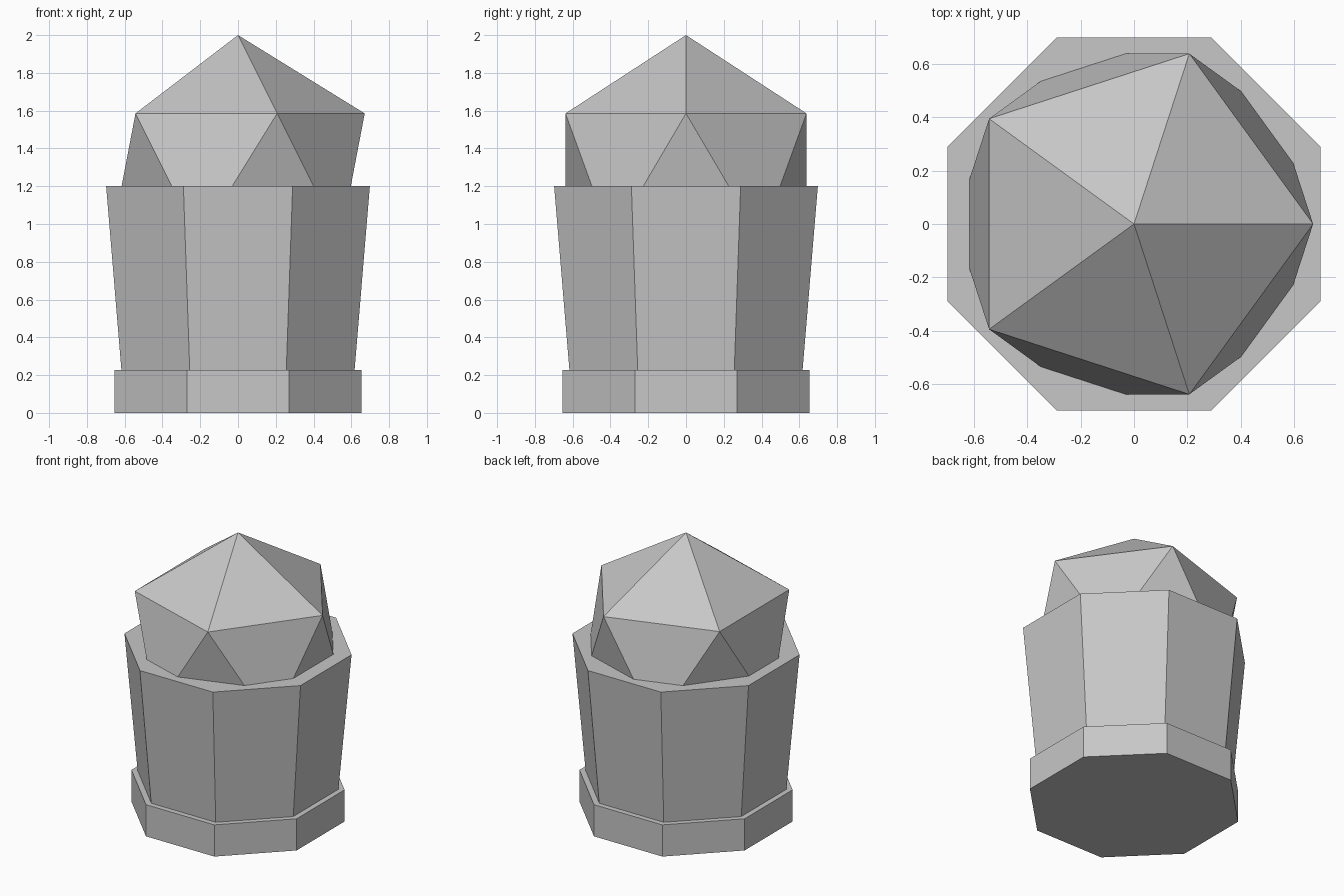
import bpy
import math

if "Cube" in bpy.data.objects:
    bpy.data.objects.remove(bpy.data.objects["Cube"])

# One grey for the whole model
grey = bpy.data.materials.new("light_grey")
grey.diffuse_color = (0.57, 0.57, 0.57, 1.0)
grey.use_nodes = True
grey.node_tree.nodes["Principled BSDF"].inputs["Base Color"].default_value = grey.diffuse_color

SIDES = 8
TO_CORNER = 1 / math.cos(math.pi / SIDES)  # flat-to-flat half width -> corner radius


def finish(name):
    obj = bpy.context.object
    obj.name = name
    obj.data.name = name
    obj.data.materials.clear()
    obj.data.materials.append(grey)
    return obj


def octagon_prism(name, z0, z1, half0, half1):
    """Eight-sided tapered prism with flat sides facing the axes."""
    bpy.ops.mesh.primitive_cone_add(
        vertices=SIDES, radius1=half0 * TO_CORNER, radius2=half1 * TO_CORNER,
        depth=z1 - z0, location=(0, 0, (z0 + z1) / 2),
        rotation=(0, 0, math.pi / SIDES))
    return finish(name)


# Plinth ring at the bottom
octagon_prism("base", 0.0, 0.227, 0.655, 0.655)

# Flared pot, its foot slightly sunk into the base
octagon_prism("pot", 0.20, 1.20, 0.615, 0.698)

# Twenty-sided gem, lower half hidden inside the pot
bpy.ops.mesh.primitive_ico_sphere_add(subdivisions=1, radius=0.75, location=(0, 0, 1.25))
finish("gem_top")
